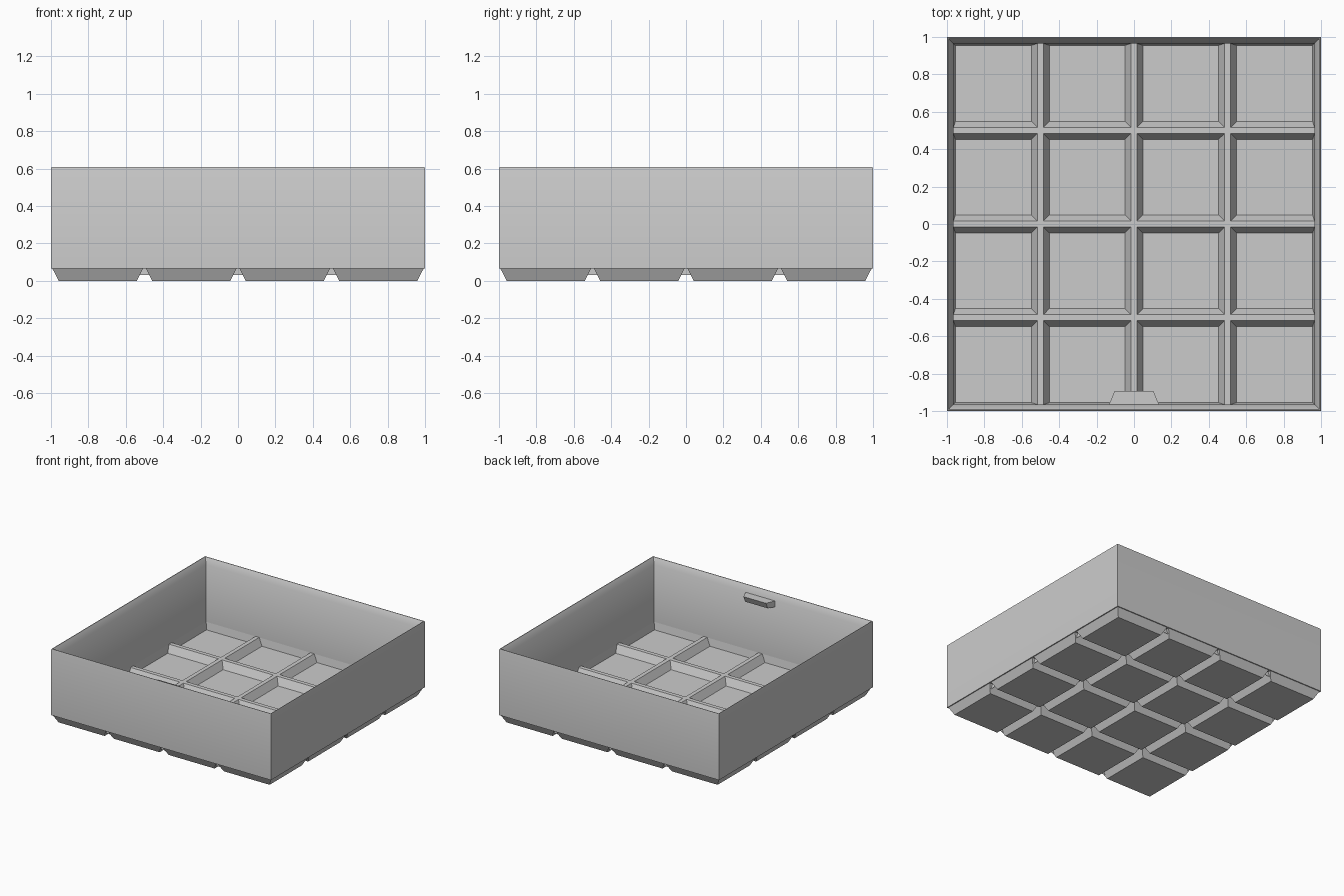
import bpy
import bmesh
from math import radians

cube = bpy.data.objects.get("Cube")
if cube:
    bpy.data.objects.remove(cube, do_unlink=True)

grey = bpy.data.materials.new("plain_grey")
grey.use_nodes = True
colour = (0.6, 0.6, 0.6, 1)
grey.diffuse_color = colour
grey.node_tree.nodes["Principled BSDF"].inputs["Base Color"].default_value = colour


def finish(name, bm, smooth=False):
    bmesh.ops.remove_doubles(bm, verts=bm.verts, dist=0.0005)
    mesh = bpy.data.meshes.new(name)
    bm.to_mesh(mesh)
    bm.free()
    mesh.materials.append(grey)
    obj = bpy.data.objects.new(name, mesh)
    bpy.context.collection.objects.link(obj)
    if smooth:
        bpy.ops.object.select_all(action='DESELECT')
        obj.select_set(True)
        bpy.context.view_layer.objects.active = obj
        bpy.ops.object.shade_smooth_by_angle(angle=radians(35))
    return obj


def rect(bm, x0, x1, y0, y1, z):
    return [bm.verts.new((x, y, z)) for x, y in ((x0, y0), (x1, y0), (x1, y1), (x0, y1))]


def bridge(bm, a, b):
    for i in range(4):
        j = (i + 1) % 4
        bm.faces.new((a[i], a[j], b[j], b[i]))


def pocket_grid(name, lines, z_high, z_low, slope, edge_slope, flip):
    """Flat strips between tapered square pockets, four by four."""
    bm = bmesh.new()
    last = len(lines) - 2
    first_cell = 0 if len(lines) % 2 == 0 else 1
    cells = [i for i in range(last + 1) if lines[i + 1] - lines[i] > 0.2]

    def inset(i):
        lo = edge_slope if i == cells[0] else slope
        hi = edge_slope if i == cells[-1] else slope
        return lines[i] + lo, lines[i + 1] - hi

    for i in range(last + 1):
        for j in range(last + 1):
            top = rect(bm, lines[i], lines[i + 1], lines[j], lines[j + 1], z_high)
            if i in cells and j in cells:
                low = rect(bm, *inset(i), *inset(j), z_low)
                bridge(bm, top, low)
                bm.faces.new(low)
            else:
                bm.faces.new(top)
    if flip:
        bmesh.ops.reverse_faces(bm, faces=bm.faces)
    return finish(name, bm)


# Outer wall with a sloping lip around the opening
bm = bmesh.new()
profile = [(1, 0.065), (1, 0.6), (0.997, 0.608), (0.992, 0.608),
           (0.965, 0.56), (0.965, 0.03)]
rings = [rect(bm, -r, r, -r, r, z) for r, z in profile]
for a, b in zip(rings, rings[1:]):
    bridge(bm, a, b)
finish("wall", bm, smooth=True)

# Sunken floor cells separated by ridges
ridges = [c + s * 0.017 for c in (-0.5, 0, 0.5) for s in (-1, 1)]
pocket_grid("floor_grid", [-0.965] + ridges + [0.965], 0.09, 0.03, 0.032, 0.01, False)

# Tapered feet below the base
grooves = [c + s * 0.008 for c in (-0.5, 0, 0.5) for s in (-1, 1)]
pocket_grid("base_feet", [-1, -0.992] + grooves + [0.992, 1], 0.065, 0, 0.033, 0.033, True)

# Small tab on the inside of the front wall
bm = bmesh.new()
sections = []
for z, depth in ((0.555, -0.892), (0.505, -0.915)):
    outline = ((-0.134, -0.966), (0.134, -0.966), (0.103, depth), (-0.103, depth))
    sections.append([bm.verts.new((x, y, z)) for x, y in outline])
bridge(bm, *sections)
for section in sections:
    bm.faces.new(section)
bmesh.ops.recalc_face_normals(bm, faces=bm.faces)
finish("front_tab", bm)
